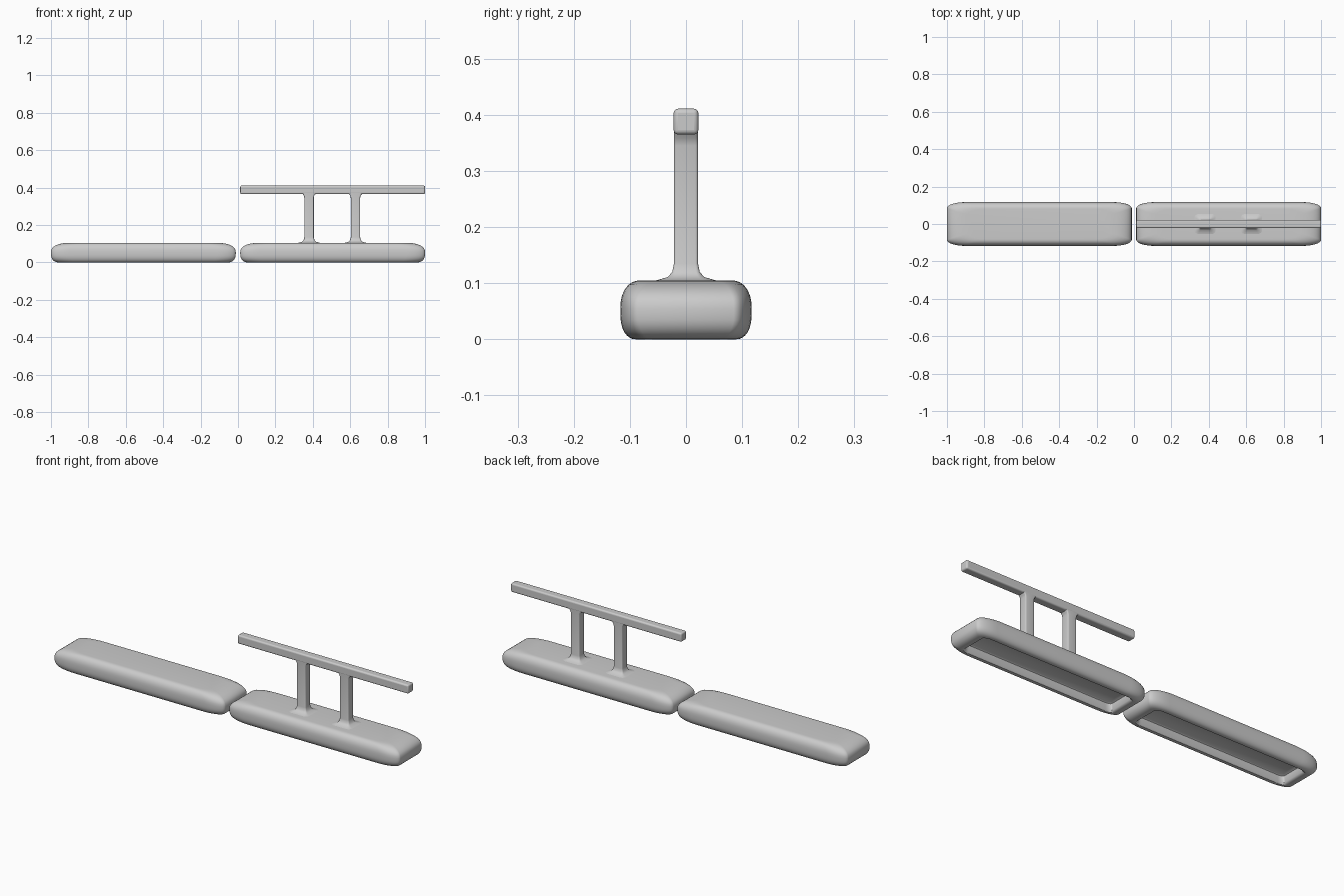
import bpy, bmesh
from math import sin, cos, pi, radians

if "Cube" in bpy.data.objects:
    bpy.data.objects.remove(bpy.data.objects["Cube"])

grey = bpy.data.materials.new("light grey")
grey.use_nodes = True
grey.diffuse_color = (0.6, 0.6, 0.6, 1)
grey.node_tree.nodes["Principled BSDF"].inputs["Base Color"].default_value = grey.diffuse_color


def ring(hx, hy, rx, ry, z, steps=8):
    """Rounded rectangle with elliptical corners."""
    pts = []
    for q, (sx, sy) in enumerate(((1, 1), (-1, 1), (-1, -1), (1, -1))):
        for i in range(steps + 1):
            a = (q + i / steps) * pi / 2
            pts.append((sx * (hx - rx) + rx * cos(a), sy * (hy - ry) + ry * sin(a), z))
    return pts


def loft(name, rings, location):
    """Skin a stack of rings and cap both ends."""
    bm = bmesh.new()
    loops = [[bm.verts.new(p) for p in r] for r in rings]
    n = len(loops[0])
    for a, b in zip(loops, loops[1:]):
        for i in range(n):
            j = (i + 1) % n
            bm.faces.new((a[i], a[j], b[j], b[i]))
    bm.faces.new(loops[0][::-1])
    bm.faces.new(loops[-1])
    bmesh.ops.recalc_face_normals(bm, faces=bm.faces)
    mesh = bpy.data.meshes.new(name)
    bm.to_mesh(mesh)
    bm.free()
    obj = bpy.data.objects.new(name, mesh)
    obj.location = location
    mesh.materials.append(grey)
    bpy.context.collection.objects.link(obj)
    bpy.ops.object.select_all(action="DESELECT")
    obj.select_set(True)
    bpy.context.view_layer.objects.active = obj
    bpy.ops.object.shade_smooth_by_angle(angle=radians(40))
    return obj


# Pads: soft slabs with a shallow tray hollowed into the underside
HX, HY, H = 0.494, 0.117, 0.105


def pad(name, x):
    rings = [ring(HX - 0.075, 0.068, 0.03, 0.012, 0.045),
             ring(HX - 0.065, 0.074, 0.03, 0.014, 0.04),
             ring(HX - 0.062, 0.076, 0.03, 0.015, 0.008),
             ring(HX - 0.055, 0.081, 0.035, 0.016, 0.001)]
    steps = 8
    for half, ax, ay, az in ((-1, 0.045, 0.028, 0.045), (1, 0.11, 0.036, 0.05)):
        for i in range(steps + 1):
            a = i / steps * pi / 2
            if half < 0:
                a = pi / 2 - a
            inx, iny = 1 - cos(a) ** 0.8, 1 - cos(a) ** 0.9
            z = (az if half < 0 else H - az) + half * az * sin(a) ** 0.9
            rings.append(ring(HX - ax * inx, HY - ay * iny, 0.1, 0.032, z))
    return loft(name, rings, (x, 0, 0))


pad("right_pad", -1 + HX)
pad("left_pad", 1 - HX)

# Posts: square bars flaring softly into the pad and the rail
for name, x in (("inner_post", 0.38), ("outer_post", 0.628)):
    rings = []
    for z, fx, fy in ((0.1, 0.05, 0.05), (0.106, 0.028, 0.028), (0.111, 0.011, 0.011),
                      (0.12, 0.004, 0.003), (0.135, 0, 0), (0.345, 0, 0),
                      (0.358, 0.003, 0), (0.366, 0.01, 0), (0.375, 0.014, 0)):
        rings.append(ring(0.025 + fx, 0.0215 + fy, 0.005 + fx * 0.5, 0.005 + fy * 0.5, z, 4))
    loft(name, rings, (x, 0, 0))

# Rail: long slim bar with softened edges
bpy.ops.mesh.primitive_cube_add(size=1, location=(1 - HX, 0, 0.388))
rail = bpy.context.object
rail.name = "rail"
rail.scale = (HX * 2, 0.044, 0.046)
bpy.ops.object.transform_apply(location=False, rotation=False, scale=True)
rail.data.materials.append(grey)
bevel = rail.modifiers.new("soft_edges", "BEVEL")
bevel.width, bevel.segments = 0.008, 4
bpy.ops.object.shade_smooth_by_angle(angle=radians(40))
